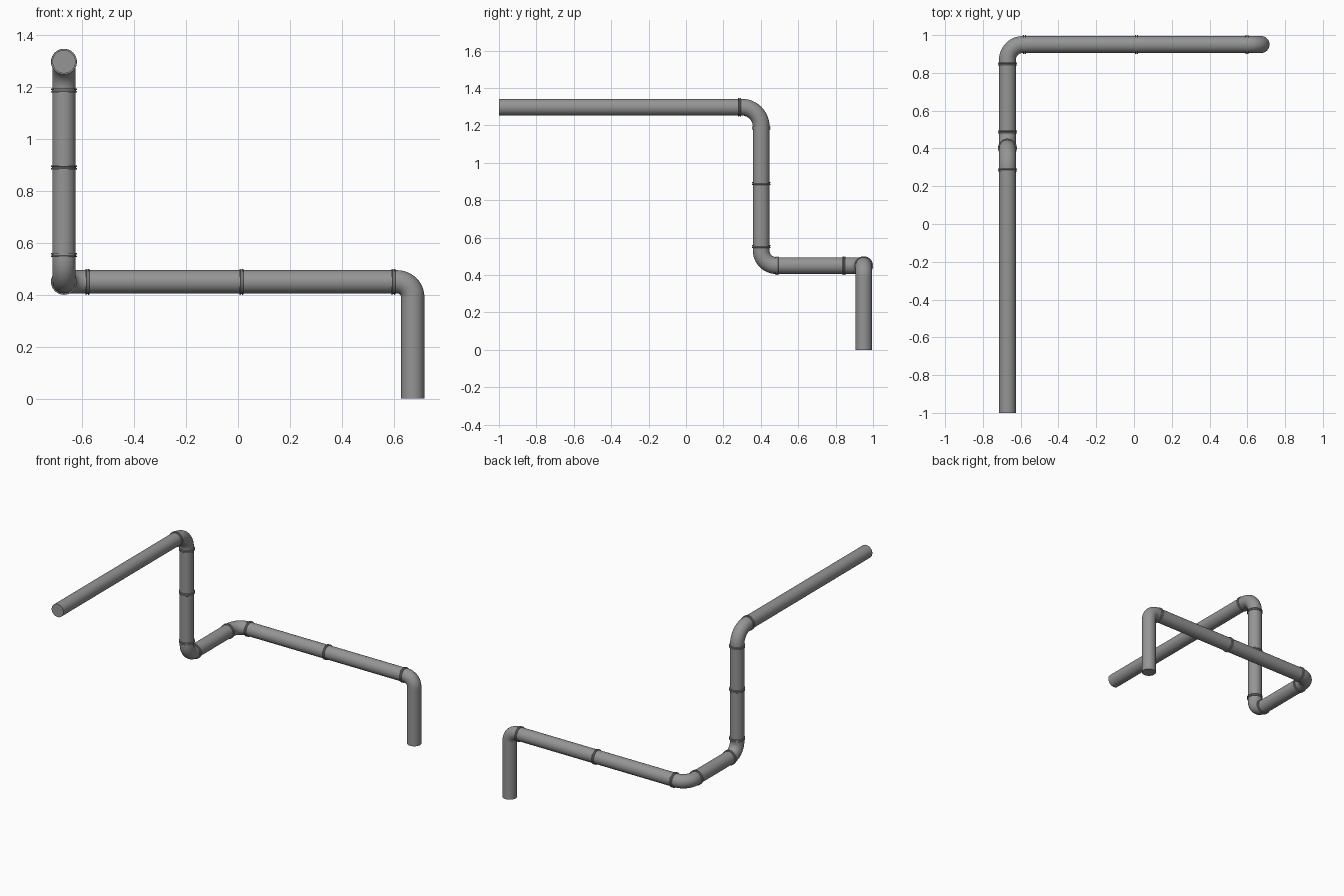
import bpy, bmesh, math
from mathutils import Vector

if "Cube" in bpy.data.objects:
    bpy.data.objects.remove(bpy.data.objects["Cube"])

R = 0.0447       # pipe radius
SIDES = 32
X0, X1, Y0, Y1, Z0, Z1 = -0.67, 0.673, 0.402, 0.95, 0.45, 1.297

# Dark grey paint
grey = bpy.data.materials.new("dark_grey")
grey.diffuse_color = (0.3, 0.3, 0.3, 1)
grey.use_nodes = True
grey.node_tree.nodes["Principled BSDF"].inputs["Base Color"].default_value = grey.diffuse_color


def make_object(name, bm):
    bmesh.ops.recalc_face_normals(bm, faces=bm.faces)
    me = bpy.data.meshes.new(name)
    bm.to_mesh(me)
    bm.free()
    me.materials.append(grey)
    ob = bpy.data.objects.new(name, me)
    bpy.context.collection.objects.link(ob)
    bpy.ops.object.select_all(action='DESELECT')
    bpy.context.view_layer.objects.active = ob
    ob.select_set(True)
    bpy.ops.object.shade_smooth_by_angle(angle=math.radians(35))


def ring(bm, centre, direction, radius):
    q = direction.to_track_quat('Z', 'Y')
    return [bm.verts.new(centre + q @ Vector((radius * math.cos(a), radius * math.sin(a), 0)))
            for a in (2 * math.pi * i / SIDES for i in range(SIDES))]


def bridge(bm, a, b):
    for i in range(SIDES):
        j = (i + 1) % SIDES
        bm.faces.new((a[i], a[j], b[j], b[i]))


def straight(name, a, b):
    bm = bmesh.new()
    d = (b - a).normalized()
    r0, r1 = ring(bm, a, d, R), ring(bm, b, d, R)
    bridge(bm, r0, r1)
    bm.faces.new(r0)
    bm.faces.new(r1)
    make_object(name, bm)


def elbow(name, corner, d_in, d_out, bend, steps=12):
    # quarter torus swept in the plane of both directions
    bm = bmesh.new()
    centre = corner - d_in * bend + d_out * bend
    side = d_in.cross(d_out)
    rings = []
    for k in range(steps + 1):
        t = math.pi / 2 * k / steps
        out = d_in * math.sin(t) - d_out * math.cos(t)
        rings.append([bm.verts.new(centre + out * (bend + R * math.cos(a)) + side * R * math.sin(a))
                      for a in (2 * math.pi * i / SIDES for i in range(SIDES))])
    for a, b in zip(rings, rings[1:]):
        bridge(bm, a, b)
    make_object(name, bm)


def collar(name, centre, direction):
    # pair of thin flanges with a groove between them
    c, d = Vector(centre), Vector(direction)
    profile = [(-.008, R - .002), (-.008, .049), (-.007, .05), (-.003, .05), (-.002, .0465),
               (.002, .0465), (.003, .05), (.007, .05), (.008, .049), (.008, R - .002)]
    bm = bmesh.new()
    rings = [ring(bm, c + d * o, d, r) for o, r in profile]
    for a, b in zip(rings, rings[1:] + rings[:1]):
        bridge(bm, a, b)
    make_object(name, bm)


# Pipe run: corner points and bend radii
pts = [Vector(p) for p in ((X0, -1, Z1), (X0, Y0, Z1), (X0, Y0, Z0),
                           (X0, Y1, Z0), (X1, Y1, Z0), (X1, Y1, 0))]
bends = [0, .103, .081, .081, .06, 0]
for i in range(5):
    d = (pts[i + 1] - pts[i]).normalized()
    straight(f"pipe_{i + 1}", pts[i] + d * bends[i], pts[i + 1] - d * bends[i + 1])
    if i < 4:
        elbow(f"elbow_{i + 1}", pts[i + 1], d, (pts[i + 2] - pts[i + 1]).normalized(), bends[i + 1])

# Joint collars along each run
collar("collar_top", (X0, .285, Z1), (0, 1, 0))
for i, z in enumerate((1.186, .89, .553)):
    collar(f"collar_riser_{i + 1}", (X0, Y0, z), (0, 0, 1))
for i, y in enumerate((.486, .846)):
    collar(f"collar_short_{i + 1}", (X0, y, Z0), (0, 1, 0))
for i, x in enumerate((-.58, .013, .598)):
    collar(f"collar_cross_{i + 1}", (x, Y1, Z0), (1, 0, 0))
